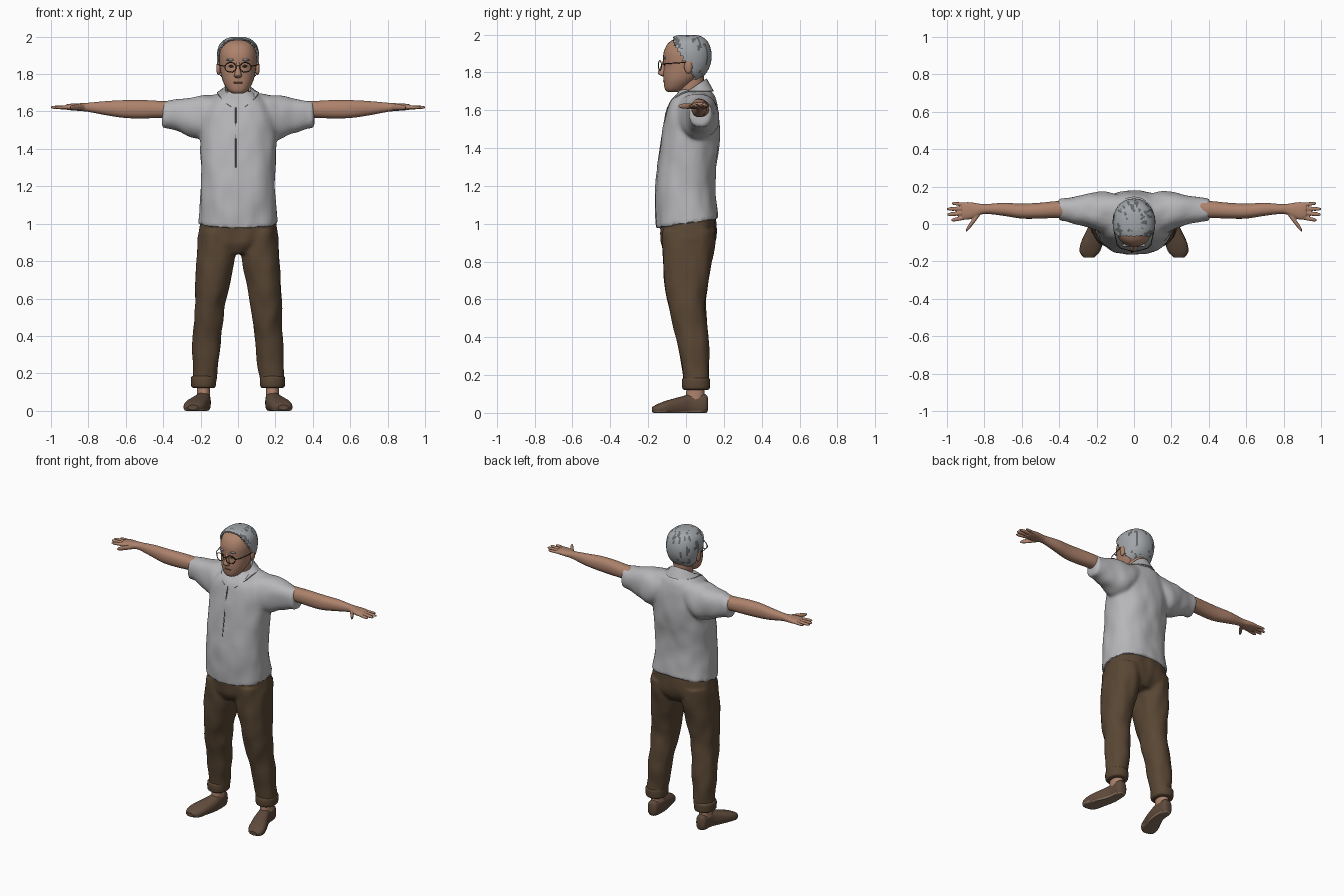
import bpy, bmesh, math
from mathutils import Vector, Matrix, noise

cube = bpy.data.objects.get("Cube")
if cube:
    bpy.data.objects.remove(cube, do_unlink=True)


def material(name, *rgb):
    m = bpy.data.materials.new(name)
    m.use_nodes = True
    m.diffuse_color = (*rgb, 1)
    m.node_tree.nodes["Principled BSDF"].inputs["Base Color"].default_value = (*rgb, 1)
    return m


SHIRT = material("light grey cloth", .47, .47, .485)
SEAM = material("dark grey seam", .12, .12, .125)
TROUSERS = material("brown cloth", .1, .062, .034)
SKIN = material("skin", .42, .225, .15)
SHOE = material("brown leather", .115, .07, .045)
SOLE = material("tan sole", .25, .17, .11)
HAIR = material("grey hair", .36, .38, .4)
STREAK = material("dark grey hair", .13, .135, .14)
FRAME = material("dark frame", .05, .03, .02)
LIPS = material("lips", .24, .1, .075)


def finish(name, bm, *mats):
    bmesh.ops.recalc_face_normals(bm, faces=bm.faces)
    me = bpy.data.meshes.new(name)
    bm.to_mesh(me)
    bm.free()
    for m in mats:
        me.materials.append(m)
    ob = bpy.data.objects.new(name, me)
    bpy.context.collection.objects.link(ob)
    return ob


def sym(keys):
    return [(t, -w, w, b0, b1) for t, w, b0, b1 in keys]


def loft(name, keys, mat, axis="z", seg=24, steps=4, power=2.2):
    """Skin rounded sections; each key is (position, a_min, a_max, b_min, b_max)."""
    rows = []
    last = len(keys) - 1
    for i in range(last):
        p = [Vector(keys[min(max(i + k, 0), last)]) for k in (-1, 0, 1, 2)]
        for s in range(steps):
            t = s / steps
            m0, m1 = (p[2] - p[0]) / 2, (p[3] - p[1]) / 2
            h = t * t * (3 - 2 * t)
            rows.append(p[1] * (1 - h) + p[2] * h
                        + m0 * (t * (1 - t) ** 2) - m1 * (t * t * (1 - t)))
    rows.append(Vector(keys[-1]))
    bm = bmesh.new()
    rings = []
    for t, a0, a1, b0, b1 in rows:
        ring = []
        for j in range(seg):
            an = math.tau * j / seg
            c, s = math.cos(an), math.sin(an)
            c = math.copysign(abs(c) ** (2 / power), c)
            s = math.copysign(abs(s) ** (2 / power), s)
            a, b = (a0 + a1 + (a1 - a0) * c) / 2, (b0 + b1 + (b1 - b0) * s) / 2
            co = {"z": (a, b, t), "x": (t, a, b), "y": (a, t, b)}[axis]
            ring.append(bm.verts.new(co))
        rings.append(ring)
    for r, q in zip(rings, rings[1:]):
        for j in range(seg):
            k = (j + 1) % seg
            bm.faces.new((r[j], r[k], q[k], q[j]))
    bm.faces.new(rings[0])
    bm.faces.new(rings[-1])
    return finish(name, bm, mat)


def ball(name, loc, size, mat):
    bm = bmesh.new()
    bmesh.ops.create_uvsphere(bm, u_segments=16, v_segments=10, radius=1,
                              matrix=Matrix.Translation(loc) @ Matrix.Diagonal((*size, 1)))
    return finish(name, bm, mat)


def tube(name, pts, r, mat, cyclic=False):
    cu = bpy.data.curves.new(name, "CURVE")
    cu.dimensions = "3D"
    cu.bevel_depth = r
    cu.bevel_resolution = 2
    cu.use_fill_caps = True
    sp = cu.splines.new("POLY")
    sp.points.add(len(pts) - 1)
    for q, co in zip(sp.points, pts):
        q.co = (*co, 1)
    sp.use_cyclic_u = cyclic
    cu.materials.append(mat)
    ob = bpy.data.objects.new(name, cu)
    bpy.context.collection.objects.link(ob)
    return ob


def select(obs):
    bpy.ops.object.select_all(action="DESELECT")
    for o in obs:
        o.select_set(True)
    bpy.context.view_layer.objects.active = obs[0]


def modify(ob, kind, **props):
    select([ob])
    m = ob.modifiers.new(kind.title(), kind)
    for k, v in props.items():
        setattr(m, k, v)
    bpy.ops.object.modifier_apply(modifier=m.name)
    return ob


def mirror(ob):
    return modify(ob, "MIRROR", use_mirror_merge=False)


def fuse(name, parts, voxel, smooth, fold=0):
    """Weld overlapping parts into one skin, with optional soft cloth folds."""
    select(parts)
    bpy.ops.object.join()
    ob = parts[0]
    ob.name = name
    modify(ob, "REMESH", mode="VOXEL", voxel_size=voxel)
    modify(ob, "SMOOTH", factor=.5, iterations=smooth)
    if fold:
        for v in ob.data.vertices:
            q = Vector((v.co.x * 14, v.co.y * 14, v.co.z * 8))
            v.co += v.normal * noise.noise(q) * fold
    return ob


# Shirt: body with a hem that dips at the front, and two sleeves
body = loft("shirt_body", sym([
    (1.0, .212, -.157, .174), (1.1, .204, -.162, .162), (1.2, .199, -.162, .155),
    (1.3, .199, -.152, .16), (1.4, .202, -.137, .172), (1.5, .205, -.122, .18),
    (1.58, .2, -.107, .175), (1.64, .17, -.087, .162), (1.68, .13, -.057, .147),
    (1.71, .08, -.03, .122)]), SHIRT, seg=40, power=2.35)
for v in body.data.vertices:
    if v.co.z < 1.2:
        v.co.z += .75 * v.co.y * (1.2 - v.co.z)
sleeves = mirror(loft("sleeves", [
    (.08, -.04, .16, 1.5, 1.7), (.16, -.05, .174, 1.45, 1.688), (.22, -.03, .17, 1.452, 1.682),
    (.3, -.002, .152, 1.485, 1.67), (.36, .01, .14, 1.505, 1.66),
    (.405, .013, .133, 1.512, 1.657)], SHIRT, "x"))
fuse("shirt", [body, sleeves], .011, 3, .007)

# Collar: band folded down around the neck, open at the front
bm = bmesh.new()
rows = []
for i in range(29):
    an = math.radians(-70 + 320 * i / 28)
    c, s = math.cos(an), math.sin(an)
    front = max(0, -s)
    rows.append([bm.verts.new(co) for co in (
        (.066 * c, .03 + .07 * s, 1.68 + .03 * s),
        (.07 * c, .034 + .076 * s, 1.715 + .05 * s),
        (.112 * c, .022 + .122 * s, 1.7 - .085 * front ** 2))])
for r, q in zip(rows, rows[1:]):
    for k in (0, 1):
        bm.faces.new((r[k], q[k], q[k + 1], r[k + 1]))
modify(finish("collar", bm, SHIRT), "SOLIDIFY", thickness=.006, offset=0)
tube("button_seam", [(-.012, y, z) for y, z in (
    (-.094, 1.62), (-.106, 1.58), (-.12, 1.5), (-.135, 1.4), (-.15, 1.3))], .004, SEAM)

# Trousers: hips and two legs welded, with rolled cuffs
hips = loft("hips", sym([
    (1.04, .196, -.135, .158), (.95, .21, -.136, .164), (.89, .212, -.128, .152),
    (.84, .13, -.095, .12)]), TROUSERS, seg=32, power=2.4)
legs = mirror(loft("legs", [
    (.96, .02, .208, -.125, .155), (.86, .01, .22, -.127, .148), (.75, .03, .228, -.12, .128),
    (.6, .062, .232, -.097, .104), (.5, .075, .236, -.077, .107), (.4, .088, .241, -.052, .118),
    (.3, .1, .243, -.032, .121), (.15, .117, .245, -.015, .121)], TROUSERS))
fuse("trousers", [hips, legs], .01, 3, .009)
mirror(loft("trouser_cuffs", [
    (.122, .128, .238, -.01, .115), (.13, .12, .249, -.019, .125), (.155, .117, .252, -.022, .127),
    (.178, .118, .251, -.02, .126), (.187, .124, .243, -.012, .118)], TROUSERS))

# Feet: bare ankles, slip-on shoes with flat soles
mirror(loft("ankles", [(.04, .148, .222, 0, .1), (.09, .15, .22, .0, .097),
                       (.16, .15, .22, .005, .097)], SKIN))
shoe = loft("shoes", [
    (.117, .167, .203, .02, .075), (.1, .15, .22, -.008, .1), (.03, .145, .226, -.012, .1),
    (-.03, .15, .252, -.012, .085), (-.1, .166, .284, -.012, .066),
    (-.15, .184, .29, -.01, .047), (-.18, .215, .268, .005, .03)], SHOE, "y", power=2.5)
shoe.data.materials.append(SOLE)
for v in shoe.data.vertices:
    v.co.z = max(v.co.z, 0)
for f in shoe.data.polygons:
    f.material_index = int(f.center.z < .009)
mirror(shoe)

# Arms: forearm and palm, four fingers and a thumb welded together
arm = [loft("arms", [
    (.34, .03, .125, 1.56, 1.655), (.42, .032, .122, 1.565, 1.657), (.5, .029, .114, 1.563, 1.661),
    (.6, .029, .109, 1.565, 1.661), (.7, .044, .113, 1.579, 1.656), (.8, .054, .106, 1.598, 1.647),
    (.85, .034, .113, 1.603, 1.644), (.89, .023, .117, 1.606, 1.642),
    (.92, .028, .113, 1.61, 1.638)], SKIN, "x")]
for x0, y0, x1, y1, r in ((.9, .035, .977, .02, .011), (.9, .06, .999, .05, .0115),
                          (.9, .083, 1.001, .08, .011), (.9, .105, .975, .11, .0095),
                          (.825, .06, .898, -.035, .017)):
    keys = []
    for t, k in ((0, 1), (.4, 1), (.8, .9), (1, .45)):
        x, y, q = x0 + (x1 - x0) * t, y0 + (y1 - y0) * t, r * k
        keys.append((x, y - q, y + q, 1.622 - .9 * q, 1.622 + .9 * q))
    arm.append(loft("finger", keys, SKIN, "x", seg=12))
mirror(fuse("arms", arm, .004, 2))

# Head and neck
HEAD = [(1.695, .025, -.095, -.05), (1.71, .05, -.111, -.01), (1.75, .076, -.118, .045),
        (1.79, .089, -.12, .09), (1.83, .096, -.118, .113), (1.87, .1, -.121, .122),
        (1.91, .099, -.117, .12), (1.95, .087, -.098, .106), (1.975, .06, -.065, .08),
        (1.986, .03, -.03, .05)]
loft("neck", sym([(1.6, .06, -.085, .09), (1.64, .058, -.075, .09), (1.68, .056, -.045, .09),
                  (1.72, .058, -.035, .093), (1.78, .06, -.03, .095)]), SKIN)
loft("head", sym(HEAD), SKIN, seg=32)
loft("nose", sym([(1.778, .01, -.124, -.1), (1.788, .02, -.142, -.1), (1.8, .019, -.149, -.1),
                  (1.83, .012, -.136, -.1), (1.865, .01, -.121, -.1)]), SKIN, seg=14)
mirror(ball("ears", (.104, .012, 1.832), (.012, .022, .038), SKIN))
mirror(ball("eyes", (.036, -.113, 1.842), (.014, .006, .006), FRAME))
mirror(ball("eyebrows", (.04, -.114, 1.876), (.024, .008, .006), HAIR))
ball("mouth", (0, -.116, 1.754), (.027, .006, .005), LIPS)

# Hair: thin shell around the crown and back, with dark streaks
hair = loft("hair", sym([(z + .004, w + .005, b0 - .005, b1 + .005) for z, w, b0, b1 in HEAD]),
            HAIR, seg=56, steps=6)
hair.data.materials.append(STREAK)
bm = bmesh.new()
bm.from_mesh(hair.data)
bald = []
for f in bm.faces:
    c = f.calc_center_median()
    line = -.062 + max(0, 1.95 - c.z) * .6
    if c.z < 1.76 or c.y < line:
        bald.append(f)
    f.material_index = int(noise.noise(Vector((c.x * 55, c.y * 55, c.z * 14))) > .27)
bmesh.ops.delete(bm, geom=bald, context="FACES")
bm.to_mesh(hair.data)
bm.free()
modify(hair, "SOLIDIFY", thickness=.008, offset=1)

# Spectacles: two rims, a bridge and side arms
for side, word in ((1, "left"), (-1, "right")):
    rim = [(side * (.04 + .03 * math.cos(a)), -.138 + .008 * math.cos(a), 1.836 + .026 * math.sin(a))
           for a in (math.tau * i / 20 for i in range(20))]
    tube(word + "_rim", rim, .0025, FRAME, True)
    tube(word + "_temple", [(side * x, y, z) for x, y, z in (
        (.07, -.13, 1.842), (.09, -.11, 1.846), (.106, -.04, 1.85), (.11, .02, 1.855))], .0025, FRAME)
tube("bridge", [(-.011, -.145, 1.842), (0, -.147, 1.846), (.011, -.145, 1.842)], .0025, FRAME)

select([o for o in bpy.context.scene.objects if o.type == "MESH"])
bpy.ops.object.shade_smooth_by_angle(angle=math.radians(40))
